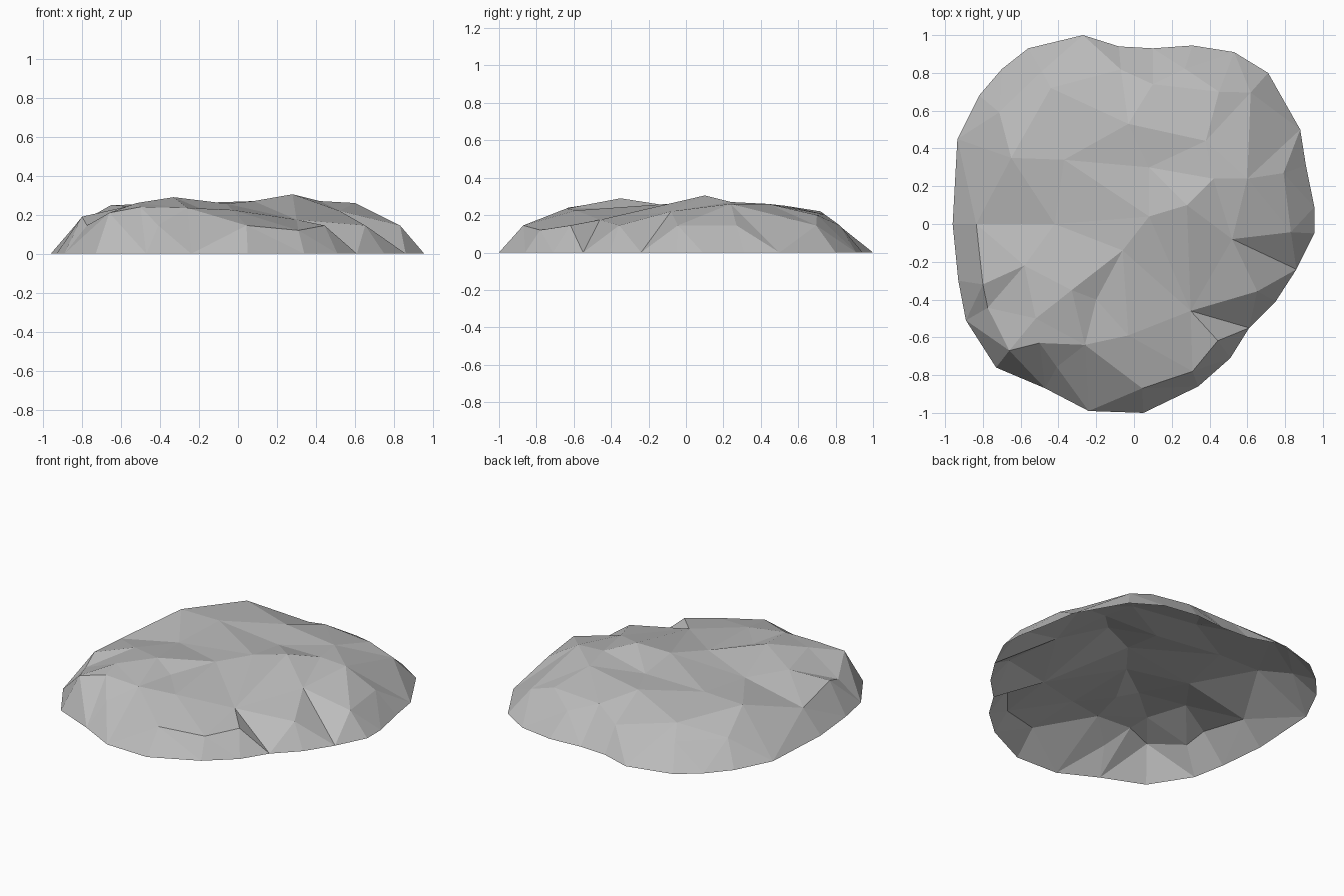
import bpy
import bmesh
from mathutils import Vector
from mathutils.geometry import delaunay_2d_cdt

default_cube = bpy.data.objects.get("Cube")
if default_cube:
    bpy.data.objects.remove(default_cube, do_unlink=True)

# Ground outline of the rock, counter-clockwise from the back
outline = [
    (-.27, 1), (-.56, .93), (-.7, .82), (-.82, .68), (-.935, .45), (-.96, 0),
    (-.93, -.3), (-.89, -.51), (-.73, -.76), (-.47, -.87), (-.24, -.99),
    (.05, -1), (.34, -.86), (.51, -.71), (.61, -.55), (.75, -.41),
    (.86, -.24), (.955, -.05), (.955, .09), (.91, .31), (.88, .5),
    (.71, .8), (.53, .91), (.31, .945), (.1, .93), (-.08, .94),
]

# Sharp ridge running diagonally over the top
ridge = [
    (-.52, -.5, .26), (-.33, -.35, .29), (-.06, -.14, .257),
    (.08, .04, .27), (.28, .1, .305), (.42, .24, .27), (.6, .24, .26),
]

# Shallow valley, ledge and humps beside the ridge
crown = [
    (-.58, -.22, .24), (-.42, 0, .23), (.08, .3, .235),
    (-.2, -.4, .235), (.3, -.46, .175), (-.03, -.59, .225), (-.26, -.64, .235),
    (-.5, -.63, .24), (-.66, -.67, .21), (.31, -.78, .12), (.52, -.08, .22),
    (-.37, .34, .255), (-.03, .53, .25), (.38, .44, .26), (-.65, .35, .25),
    (-.44, .72, .22), (.1, .74, .205), (.45, .7, .2), (-.8, -.32, .19),
]


def shoulder_ring(points, scale, height):
    """Steep flank: every second outline point, pulled in and raised."""
    return [(x * scale, y * scale, height) for x, y in points[1::2]]


def build_rock(name, material):
    rim = [(x, y, 0) for x, y in outline]
    points = rim + ridge + crown + shoulder_ring(outline, .87, .145)

    # Facet the surface inside the outline, keeping the ridge as real edges
    first = len(rim)
    ridge_edges = [(first + i, first + i + 1) for i in range(len(ridge) - 1)]
    flat = [Vector(p[:2]) for p in points]
    verts, _, faces, sources, _, _ = delaunay_2d_cdt(
        flat, ridge_edges, [list(range(first))], 1, 1e-5)

    bm = bmesh.new()
    placed = [bm.verts.new((v.x, v.y, points[src[0]][2] if src else 0))
              for v, src in zip(verts, sources)]
    for face in faces:
        bm.faces.new([placed[i] for i in face])
    bm.normal_update()
    for face in bm.faces:
        if face.normal.z < 0:
            face.normal_flip()

    mesh = bpy.data.meshes.new(name)
    bm.to_mesh(mesh)
    bm.free()
    mesh.materials.append(material)
    rock = bpy.data.objects.new(name, mesh)
    bpy.context.collection.objects.link(rock)
    return rock


# Plain stone colour
stone = bpy.data.materials.new("stone_grey")
stone.use_nodes = True
grey = (.5, .5, .5, 1)
stone.diffuse_color = grey
stone.node_tree.nodes["Principled BSDF"].inputs["Base Color"].default_value = grey

# The rock is an open shell resting on the ground
build_rock("flat_rock", stone)
